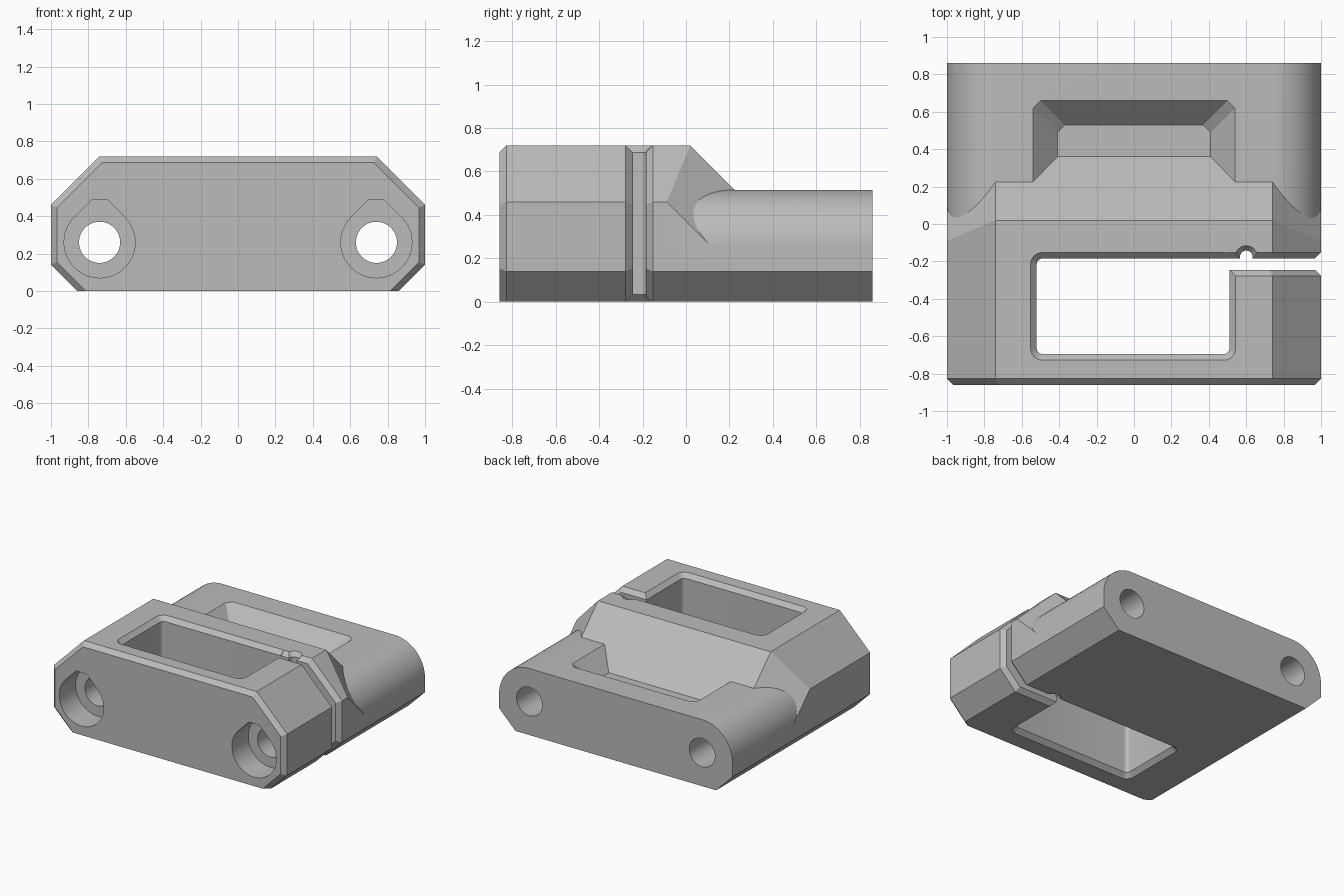
import bpy, bmesh, math
from mathutils import Vector

if "Cube" in bpy.data.objects:
    bpy.data.objects.remove(bpy.data.objects["Cube"], do_unlink=True)

R2 = math.sqrt(2)

grey = bpy.data.materials.new("plain grey")
grey.use_nodes = True
colour = (0.5, 0.5, 0.5, 1)
grey.diffuse_color = colour
grey.node_tree.nodes["Principled BSDF"].inputs["Base Color"].default_value = colour


def finish(bm, name):
    bmesh.ops.recalc_face_normals(bm, faces=bm.faces)
    mesh = bpy.data.meshes.new(name)
    bm.to_mesh(mesh)
    bm.free()
    mesh.materials.append(grey)
    ob = bpy.data.objects.new(name, mesh)
    bpy.context.collection.objects.link(ob)
    return ob


def loft(name, rings):
    """Closed solid through rings with equal point counts."""
    bm = bmesh.new()
    loops = [[bm.verts.new(p) for p in ring] for ring in rings]
    n = len(loops[0])
    for a, b in zip(loops, loops[1:]):
        for i in range(n):
            j = (i + 1) % n
            bm.faces.new((a[i], a[j], b[j], b[i]))
    bm.faces.new(loops[0])
    bm.faces.new(loops[-1])
    return finish(bm, name)


def box(name, lo, hi):
    ring = [(lo[0], lo[1]), (hi[0], lo[1]), (hi[0], hi[1]), (lo[0], hi[1])]
    return loft(name, [[(x, y, z) for x, y in ring] for z in (lo[2], hi[2])])


def combine(ob, other, operation):
    """Apply a boolean and remove the helper."""
    mod = ob.modifiers.new(operation, 'BOOLEAN')
    mod.operation, mod.object, mod.solver = operation, other, 'EXACT'
    bpy.context.view_layer.objects.active = ob
    bpy.ops.object.modifier_apply(modifier=mod.name)
    bpy.data.objects.remove(other, do_unlink=True)


def mirrored(right):
    return right + [(-x, z) for x, z in reversed(right)]


def octagon(d, y, base):
    """Body section, inset by d, with its underside at base."""
    k = d * R2
    right = [(0.86 - k + base, base), (1 - d, 0.14 - d + k),
             (1 - d, 0.46 + d - k), (0.74 + d - k, 0.72 - d)]
    return [(x, y, z) for x, z in mirrored(right)]


def circle(cx, cz, r, n=48):
    return [(cx + r * math.cos(2 * math.pi * i / n),
             cz + r * math.sin(2 * math.pi * i / n)) for i in range(n)]


def along_y(name, profile, y0, y1):
    return loft(name, [[(x, y, z) for x, z in profile] for y in (y0, y1)])


# Front block: chamfered face, back sloped by three planes
bm = bmesh.new()
for p in octagon(0.033, -0.86, 0) + octagon(0, -0.827, 0) + octagon(0, 0.8, 0):
    bm.verts.new(p)
bmesh.ops.convex_hull(bm, input=bm.verts)
for side in (0, 1.42, -1.42):
    point = (math.copysign(0.74, side), 0.02, 0.72)
    bmesh.ops.bisect_plane(bm, geom=bm.verts[:] + bm.edges[:] + bm.faces[:],
                           plane_co=point, plane_no=Vector((side, 1, 1)).normalized(),
                           clear_outer=True)
    rim = [e for e in bm.edges if e.is_boundary]
    bmesh.ops.holes_fill(bm, edges=rim, sides=0)
bmesh.ops.dissolve_limit(bm, angle_limit=0.01, verts=bm.verts, edges=bm.edges)
front_block = finish(bm, "front_block")

# Rear block with rounded shoulders
arc = [(0.74 + 0.26 * math.cos(a), 0.255 + 0.26 * math.sin(a))
       for a in [math.pi / 2 * i / 16 for i in range(17)]]
body = along_y("clamp_body", mirrored([(0.86, 0), (1, 0.14)] + arc), -0.1, 0.86)


# Tapered recess in the rear block
def recess_ring(t):
    w, y, z = 0.41 + 0.13 * t, 0.53 + 0.13 * t, 0.38 + 0.135 * t
    right = [(w, 0.1), (w, y - 0.04), (w - 0.04, y)]
    return [(x, yy, z) for x, yy in mirrored(right)]


combine(body, loft("recess", [recess_ring(0), recess_ring(1.2)]), 'DIFFERENCE')
combine(body, front_block, 'UNION')


# Pocket through the front block, flared at both ends
def pocket_ring(d, z):
    pts = []
    for i, (x, y) in enumerate([(0.48, -0.215), (-0.49, -0.215),
                                (-0.49, -0.665), (0.48, -0.665)]):
        for s in range(7):
            a = math.pi / 2 * (i + s / 6)
            pts.append((x + (0.03 + d) * math.cos(a), y + (0.03 + d) * math.sin(a), z))
    return pts


flare = [(0.043, -0.01), (0, 0.033), (0, 0.687), (0.043, 0.73)]
combine(body, loft("pocket", [pocket_ring(d, z) for d, z in flare]), 'DIFFERENCE')

# Side slot with chamfered lips around the section
lips = box("slot_lips", (0.5, -0.28, -0.2), (1.2, -0.15, 0.9))
tenon = loft("tenon", [octagon(d, y, d) for d, y in
                       [(-0.01, -0.288), (0.033, -0.245), (0.033, -0.185), (-0.01, -0.142)]])
combine(lips, tenon, 'DIFFERENCE')
combine(body, lips, 'DIFFERENCE')
combine(body, box("slot", (0.4, -0.245, -0.2), (1.2, -0.185, 0.9)), 'DIFFERENCE')

# Small vertical groove in the slot wall
combine(body, loft("groove", [[(x, y, z) for x, y in circle(0.6, -0.175, 0.033 + d * 0.8, 24)]
                              for d, z in flare]), 'DIFFERENCE')

# Bolt holes with flat-topped teardrop counterbores
for x in (-0.74, 0.74):
    combine(body, along_y("bolt_hole", circle(x, 0.26, 0.11), -1, 1), 'DIFFERENCE')
    r, h = 0.19, 0.225
    sweep = [math.radians(135 + 270 * i / 36) for i in range(37)]
    drop = [(x + r * math.cos(a), 0.26 + r * math.sin(a)) for a in sweep]
    top = r * R2 - h
    drop += [(x + top, 0.26 + h), (x - top, 0.26 + h)]
    combine(body, along_y("counterbore", drop, -1, -0.66), 'DIFFERENCE')

# Smooth rounds, crisp edges
bpy.ops.object.select_all(action='DESELECT')
body.select_set(True)
bpy.context.view_layer.objects.active = body
bpy.ops.object.shade_smooth_by_angle(angle=math.radians(20))
